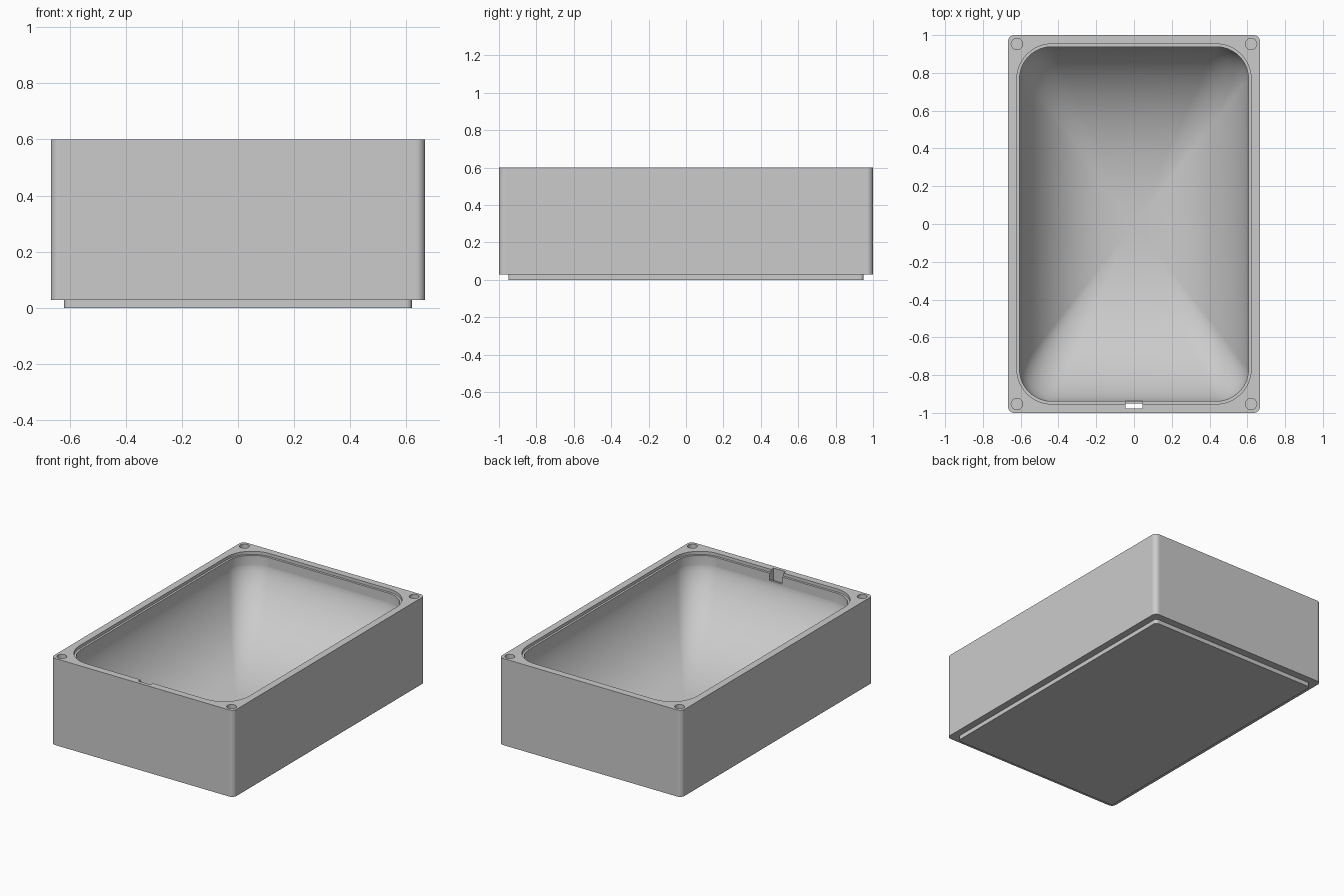
import bpy, bmesh, math
from mathutils import Matrix

if "Cube" in bpy.data.objects:
    bpy.data.objects.remove(bpy.data.objects["Cube"])

grey = bpy.data.materials.new("plain grey")
grey.diffuse_color = (0.6, 0.6, 0.6, 1)
grey.use_nodes = True
grey.node_tree.nodes["Principled BSDF"].inputs["Base Color"].default_value = grey.diffuse_color
SEG = 14  # segments per rounded corner


def outline(hx, hy, r):
    """Rounded rectangle points, counter-clockwise."""
    pts = []
    for k, (sx, sy) in enumerate([(1, 1), (-1, 1), (-1, -1), (1, -1)]):
        for i in range(SEG + 1):
            a = math.pi / 2 * (k + i / SEG)
            pts.append((sx * (hx - r) + r * math.cos(a),
                        sy * (hy - r) + r * math.sin(a)))
    return pts


def make_object(name, bm):
    bmesh.ops.recalc_face_normals(bm, faces=bm.faces)
    mesh = bpy.data.meshes.new(name)
    bm.to_mesh(mesh)
    bm.free()
    mesh.materials.append(grey)
    ob = bpy.data.objects.new(name, mesh)
    bpy.context.collection.objects.link(ob)
    return ob


# Rings from the base plate, up the outer wall, over the rim and into the basin
outer = outline(0.667, 1.0, 0.032)
base = outline(0.62, 0.95, 0.02)
ledge = outline(0.62, 0.953, 0.185)
mouth = outline(0.606, 0.938, 0.17)
LIP, WALL = 0.58, 0.52  # ledge height, foot of the upright basin wall
rings = [(base, 0.0), (base, 0.028), (outer, 0.028), (outer, 0.6),
         (ledge, 0.6), (ledge, LIP), (mouth, LIP), (mouth, WALL)]
LEVELS, DEPTH = 36, 0.485
for i in range(1, LEVELS):
    s = math.cos(math.pi / 2 * i / LEVELS)
    z = WALL - DEPTH * (1 - s ** 2.5) ** (1 / 1.5)
    rings.append(([(x * s, y * s) for x, y in mouth], z))

bm = bmesh.new()
loops = [[bm.verts.new((x, y, z)) for x, y in pts] for pts, z in rings]
n = len(outer)
for a, b in zip(loops, loops[1:]):
    for i in range(n):
        j = (i + 1) % n
        bm.faces.new((a[i], a[j], b[j], b[i]))
bm.faces.new(loops[0][::-1])
bottom = bm.verts.new((0, 0, WALL - DEPTH))
for i in range(n):
    bm.faces.new((loops[-1][i], loops[-1][(i + 1) % n], bottom))
box = make_object("basin_box", bm)


def box_cutter(name, x, y0, y1, z0, z1):
    bm = bmesh.new()
    m = (Matrix.Translation((0, (y0 + y1) / 2, (z0 + z1) / 2))
         @ Matrix.Diagonal((2 * x, y1 - y0, z1 - z0, 1)))
    bmesh.ops.create_cube(bm, size=1, matrix=m)
    return make_object(name, bm)


# Round pockets in the four rim corners
bm = bmesh.new()
for sx in (-1, 1):
    for sy in (-1, 1):
        bmesh.ops.create_cone(bm, cap_ends=True, segments=32, radius1=0.03,
                              radius2=0.03, depth=0.1,
                              matrix=Matrix.Translation((sx * 0.62, sy * 0.953, 0.615)))
cutters = [make_object("pocket_cutter", bm),
           # Through slot in the front wall, and the notch opening it to the basin
           box_cutter("slot_cutter", 0.045, -0.977, -0.9515, -0.1, 0.7),
           box_cutter("notch_cutter", 0.045, -0.977, -0.9, 0.533, 0.7)]

bpy.context.view_layer.objects.active = box
for c in cutters:
    c.hide_render = True
    mod = box.modifiers.new(c.name, 'BOOLEAN')
    mod.operation = 'DIFFERENCE'
    mod.solver = 'EXACT'
    mod.object = c
    bpy.ops.object.modifier_apply(modifier=mod.name)
for c in cutters:
    bpy.data.objects.remove(c)

bpy.ops.object.select_all(action='DESELECT')
box.select_set(True)
bpy.context.view_layer.objects.active = box
bpy.ops.object.shade_smooth_by_angle(angle=math.radians(35))
# Keep the straight outer walls and level faces flat
for f in box.data.polygons:
    if max(abs(c) for c in f.normal) > 0.9999 and (f.normal.z < 0.9 or f.center.z > 0.4):
        f.use_smooth = False
